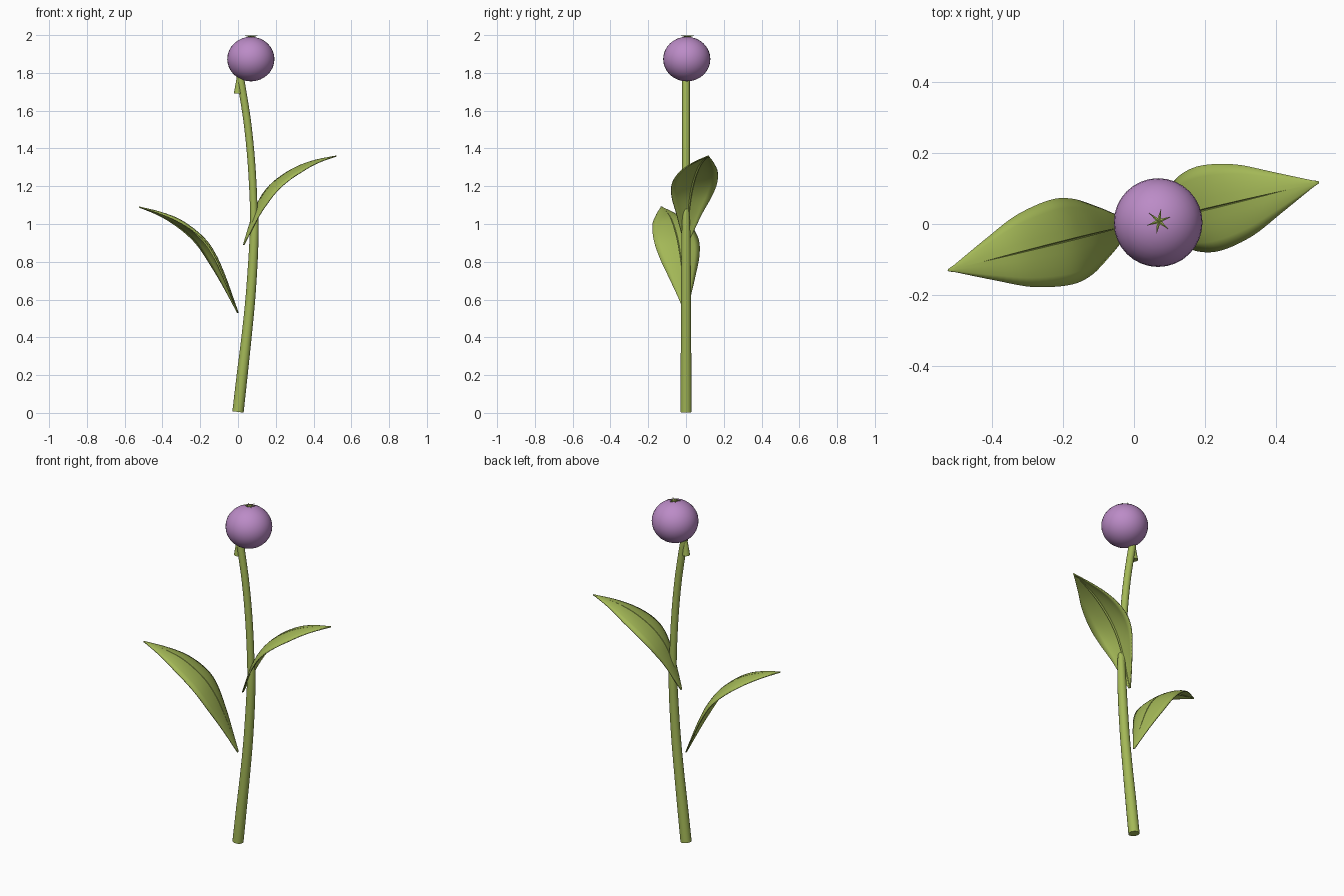
import bpy, bmesh, math
from mathutils import Vector

if "Cube" in bpy.data.objects:
    bpy.data.objects.remove(bpy.data.objects["Cube"])


def material(name, color):
    m = bpy.data.materials.new(name)
    m.diffuse_color = (*color, 1)
    m.use_nodes = True
    m.node_tree.nodes["Principled BSDF"].inputs["Base Color"].default_value = m.diffuse_color
    return m


GREEN = material("leaf green", (0.37, 0.48, 0.095))
PURPLE = material("blossom purple", (0.50, 0.26, 0.57))


def finish(name, bm, mat, angle=40):
    bmesh.ops.recalc_face_normals(bm, faces=bm.faces)
    me = bpy.data.meshes.new(name)
    bm.to_mesh(me)
    bm.free()
    me.materials.append(mat)
    ob = bpy.data.objects.new(name, me)
    bpy.context.collection.objects.link(ob)
    bpy.ops.object.select_all(action='DESELECT')
    ob.select_set(True)
    bpy.context.view_layer.objects.active = ob
    bpy.ops.object.shade_smooth_by_angle(angle=math.radians(angle))
    return ob


def smooth_path(points, steps=5):
    """Catmull-Rom interpolation through tuples of any length."""
    p = [Vector(q) for q in points]
    p = [2 * p[0] - p[1]] + p + [2 * p[-1] - p[-2]]
    out = []
    for i in range(1, len(p) - 2):
        a, b, c, d = p[i - 1:i + 3]
        for k in range(steps):
            t = k / steps
            out.append(0.5 * (2 * b + (c - a) * t + (2 * a - 5 * b + 4 * c - d) * t ** 2
                              + (3 * b - a - 3 * c + d) * t ** 3))
    return out + [p[-2]]


def tube(name, points, sides=16):
    """Tapered tube in the xz plane; points are (x, z, radius)."""
    path = smooth_path(points)
    bm = bmesh.new()
    rings = []
    for i, (x, z, r) in enumerate(path):
        d = path[min(i + 1, len(path) - 1)] - path[max(i - 1, 0)]
        side = Vector((d.y, 0, -d.x)).normalized()
        ring = []
        for k in range(sides):
            a = math.tau * k / sides
            ring.append(bm.verts.new(Vector((x, 0, z)) + r * (side * math.cos(a)
                                     + Vector((0, 1, 0)) * math.sin(a))))
        rings.append(ring)
    for a, b in zip(rings, rings[1:]):
        for k in range(sides):
            n = (k + 1) % sides
            bm.faces.new((a[k], a[n], b[n], b[k]))
    bm.faces.new(rings[0])
    bm.faces.new(rings[-1])
    return finish(name, bm, GREEN)


def leaf(name, points, origin, heading):
    """Arched blade; points are (distance out, height, half width)."""
    # cross-section: slight droop to the edges and a narrow groove on the midrib
    section = [(-1, -0.022), (-0.75, -0.011), (-0.5, -0.004), (-0.25, 0), (-0.035, 0.002),
               (0, -0.007), (0.035, 0.002), (0.25, 0), (0.5, -0.004), (0.75, -0.011), (1, -0.022)]
    out = Vector((math.cos(heading), math.sin(heading), 0))
    across = Vector((-out.y, out.x, 0))
    path = smooth_path(points, 6)
    bm = bmesh.new()
    rows = []
    for i, (s, z, w) in enumerate(path):
        d = path[min(i + 1, len(path) - 1)] - path[max(i - 1, 0)]
        normal = (Vector((0, 0, d.x)) - out * d.y).normalized()
        w = max(w, 0.002)
        centre = Vector(origin) + out * s + Vector((0, 0, z))
        rows.append([bm.verts.new(centre + across * w * u + normal * h * min(1, w / 0.1))
                     for u, h in section])
    for a, b in zip(rows, rows[1:]):
        for k in range(len(section) - 1):
            bm.faces.new((a[k], a[k + 1], b[k + 1], b[k]))
    ob = finish(name, bm, GREEN)
    mod = ob.modifiers.new("thickness", 'SOLIDIFY')
    mod.thickness = 0.006
    mod.offset = 0
    return ob


# Stem in two overlapping lengths, with a small cut stub beneath the blossom
tube("lower_stem", [(0.0, 0.005, 0.030), (0.022, 0.2, 0.029), (0.045, 0.4, 0.027),
                    (0.065, 0.6, 0.026), (0.079, 0.8, 0.025), (0.086, 0.95, 0.023),
                    (0.09, 1.05, 0.018), (0.091, 1.085, 0.011), (0.091, 1.095, 0.003)])
tube("upper_stem", [(0.081, 0.88, 0.015), (0.084, 1.0, 0.019), (0.081, 1.15, 0.02),
                    (0.069, 1.35, 0.02), (0.048, 1.55, 0.02), (0.016, 1.75, 0.02),
                    (0.004, 1.81, 0.018)])
tube("stem_stub", [(-0.001, 1.69, 0.021), (0.002, 1.74, 0.015), (0.006, 1.79, 0.01)])

# Leaves
leaf("left_leaf", [(0, 0, 0.006), (0.035, 0.09, 0.035), (0.075, 0.19, 0.07),
                   (0.13, 0.305, 0.108), (0.20, 0.40, 0.122), (0.31, 0.485, 0.102),
                   (0.42, 0.53, 0.056), (0.54, 0.56, 0.0)],
     (0.0, 0.0, 0.53), math.radians(194))
leaf("right_leaf", [(0, 0, 0.006), (0.025, 0.075, 0.035), (0.06, 0.17, 0.07),
                    (0.11, 0.265, 0.108), (0.18, 0.34, 0.122), (0.28, 0.405, 0.102),
                    (0.385, 0.445, 0.056), (0.505, 0.47, 0.0)],
     (0.03, 0.0, 0.89), math.radians(13.5))

# Round blossom
bm = bmesh.new()
bmesh.ops.create_uvsphere(bm, u_segments=32, v_segments=16, radius=1)
for v in bm.verts:
    v.co = Vector((0.068, 0.004, 1.873)) + Vector((v.co.x * 0.125, v.co.y * 0.125, v.co.z * 0.118))
finish("blossom", bm, PURPLE)

# Tiny six-pointed star on the crown
bm = bmesh.new()
rim = []
for k in range(12):
    a = math.radians(80 + 30 * k)
    r, z = (0.037, 1.997) if k % 2 == 0 else (0.009, 1.995)
    rim.append(bm.verts.new((0.07 + r * math.cos(a), 0.008 + r * math.sin(a), z)))
top = bm.verts.new((0.07, 0.008, 1.998))
low = bm.verts.new((0.07, 0.008, 1.985))
for k in range(12):
    n = (k + 1) % 12
    bm.faces.new((rim[k], rim[n], top))
    bm.faces.new((rim[n], rim[k], low))
finish("crown_star", bm, GREEN, 20)
